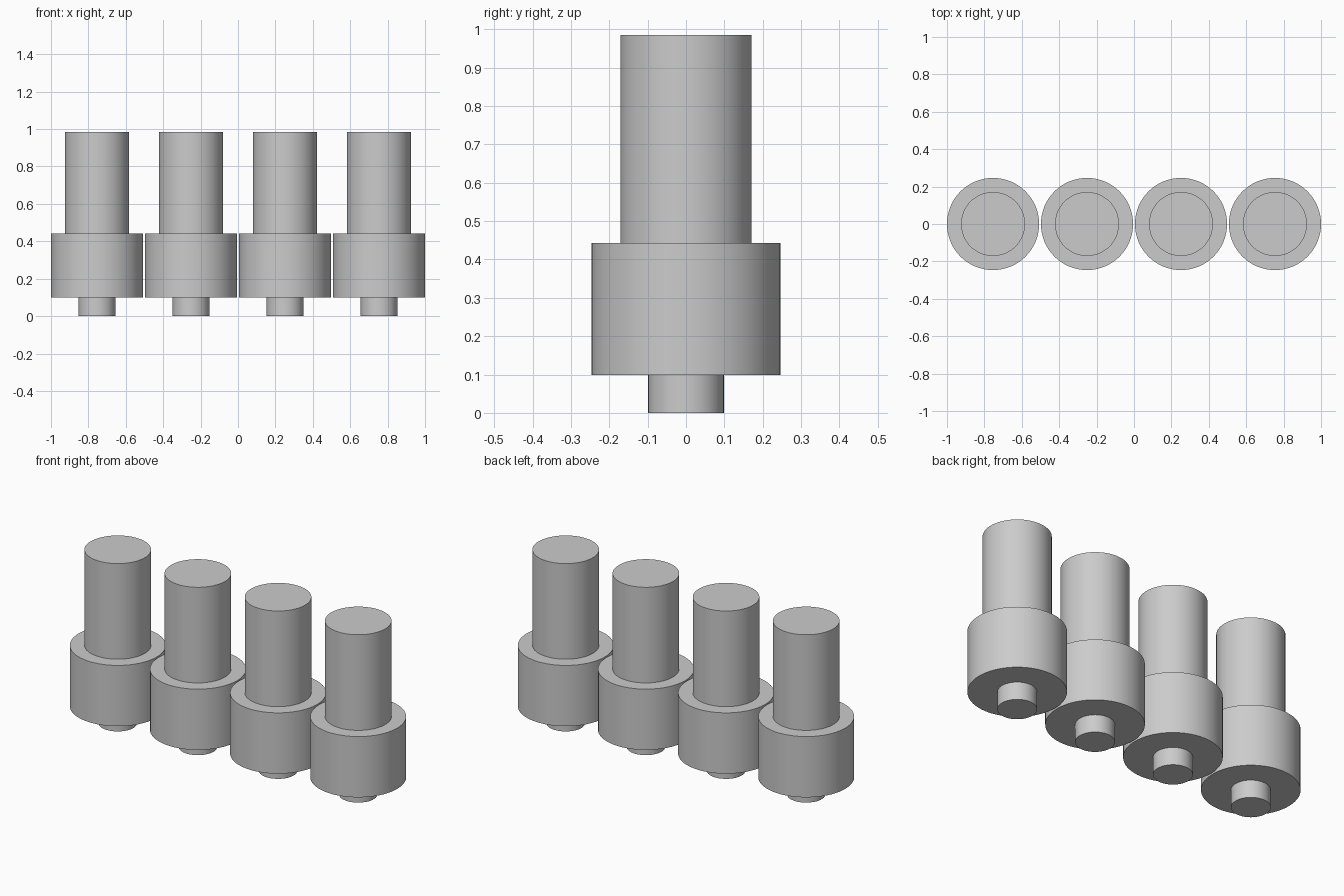
import bpy
import math

cube = bpy.data.objects.get("Cube")
if cube:
    bpy.data.objects.remove(cube, do_unlink=True)

# Single grey finish
grey = bpy.data.materials.new("plain grey")
grey.use_nodes = True
colour = (0.6, 0.6, 0.6, 1.0)
grey.diffuse_color = colour
grey.node_tree.nodes["Principled BSDF"].inputs["Base Color"].default_value = colour

SPACING = 0.5025
# Radius and height of each step, seen from the axis outwards and upwards
PROFILE = [(0, 0), (0.0985, 0), (0.0985, 0.0985), (0.2463, 0.0985),
           (0.2463, 0.443), (0.171, 0.443), (0.171, 0.985), (0, 0.985)]
SIDES = 64


def stepped_pin(name, x):
    """Closed stepped cylinder, turned from the profile."""
    rings = PROFILE[1:-1]
    verts = [(r * math.cos(math.tau * i / SIDES), r * math.sin(math.tau * i / SIDES), z)
             for r, z in rings for i in range(SIDES)]
    faces = [tuple(reversed(range(SIDES)))]
    for k in range(len(rings) - 1):
        a, b = k * SIDES, (k + 1) * SIDES
        for i in range(SIDES):
            j = (i + 1) % SIDES
            faces.append((a + i, a + j, b + j, b + i))
    top = (len(rings) - 1) * SIDES
    faces.append(tuple(range(top, top + SIDES)))
    mesh = bpy.data.meshes.new(name)
    mesh.from_pydata(verts, [], faces)
    mesh.materials.append(grey)
    obj = bpy.data.objects.new(name, mesh)
    obj.location.x = x
    bpy.context.collection.objects.link(obj)
    return obj


# Row of four identical pins
bpy.ops.object.select_all(action='DESELECT')
for n in range(4):
    pin = stepped_pin(f"stepped_pin_{n + 1}", (n - 1.5) * SPACING)
    pin.select_set(True)
    bpy.context.view_layer.objects.active = pin
bpy.ops.object.shade_smooth_by_angle(angle=math.radians(30))
